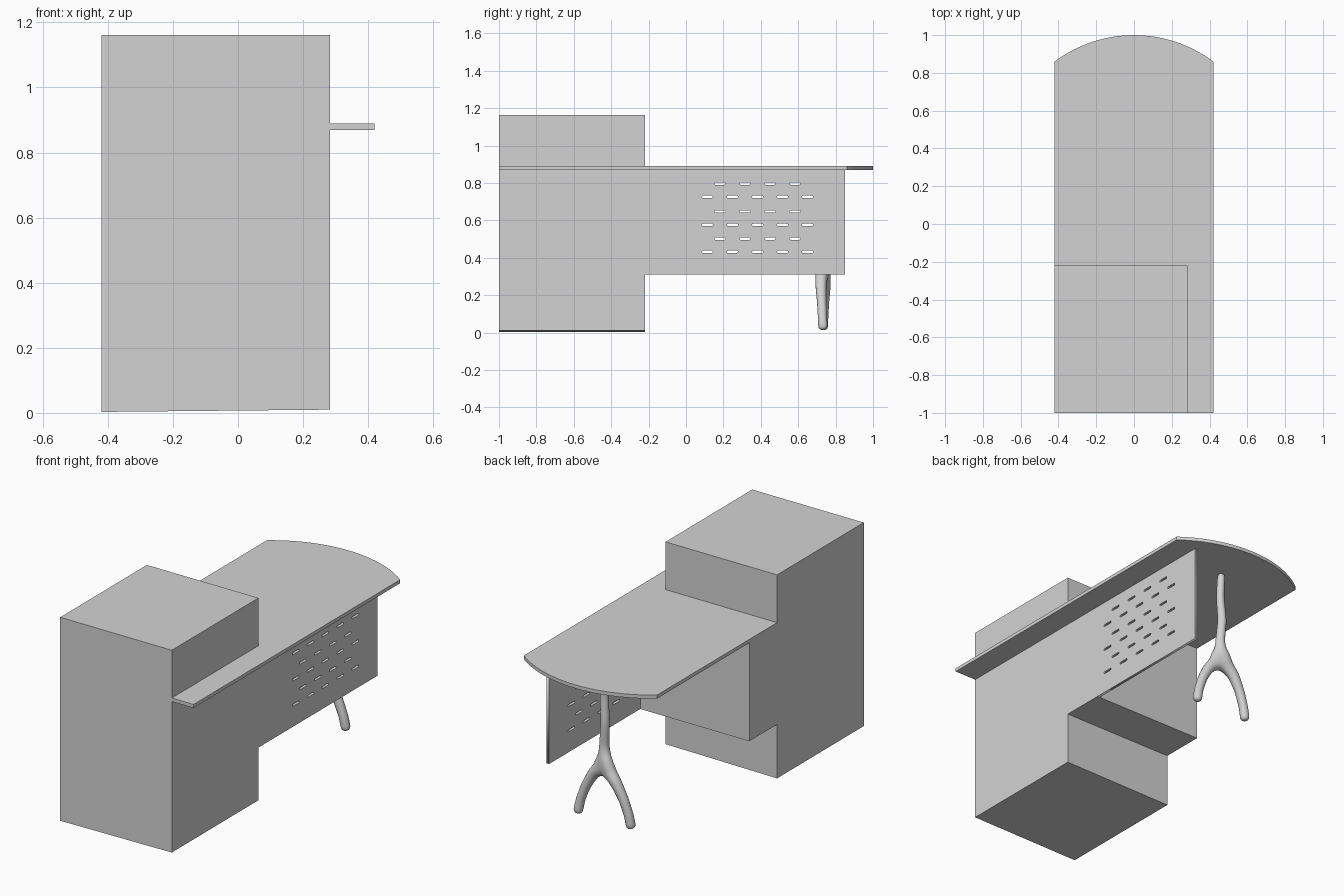
import bpy
import bmesh
import math

cube = bpy.data.objects.get("Cube")
if cube:
    bpy.data.objects.remove(cube)

# Single colour for the whole desk
grey = bpy.data.materials.new("light_grey")
grey.use_nodes = True
colour = (0.65, 0.65, 0.65, 1.0)
grey.diffuse_color = colour
grey.node_tree.nodes["Principled BSDF"].inputs["Base Color"].default_value = colour

LEFT, SIDE, EDGE = -0.42, 0.283, 0.42      # cabinet left, cabinet right, overhang
UNDER, TOP = 0.87, 0.89                    # tabletop heights
BACK, BOX_BACK = -0.22, 0.03               # cabinet back, drawer box back
PANEL_LOW = 0.31


def add_mesh(name, mesh):
    obj = bpy.data.objects.new(name, mesh)
    bpy.context.collection.objects.link(obj)
    mesh.materials.clear()
    mesh.materials.append(grey)
    return obj


def extrude_outline(name, points, offset):
    """Close the outline as a face and extrude it into a solid."""
    bm = bmesh.new()
    face = bm.faces.new([bm.verts.new(p) for p in points])
    grown = bmesh.ops.extrude_face_region(bm, geom=[face])["geom"]
    new_verts = [v for v in grown if isinstance(v, bmesh.types.BMVert)]
    bmesh.ops.translate(bm, verts=new_verts, vec=offset)
    bmesh.ops.recalc_face_normals(bm, faces=bm.faces)
    mesh = bpy.data.meshes.new(name)
    bm.to_mesh(mesh)
    bm.free()
    return add_mesh(name, mesh)


# Tall cabinet with the drawer box behind it, as one side profile
profile = [(-1, 0), (BACK, 0), (BACK, PANEL_LOW), (BOX_BACK, PANEL_LOW),
           (BOX_BACK, UNDER), (BACK, UNDER), (BACK, 1.162), (-1, 1.162)]
cabinet = extrude_outline("cabinet", [(LEFT, y, z) for y, z in profile],
                          (SIDE - LEFT, 0, 0))
for v in cabinet.data.vertices:            # the base rises slightly to one side
    if v.co.z < 0.1:
        v.co.z = 0.01 if v.co.x > 0 else 0.003

# Tabletop wrapping round the cabinet, with a bowed far end
radius, centre_y, steps = 0.7, 0.3, 20
half = math.asin(EDGE / radius)
arc = [(radius * math.sin(a), centre_y + radius * math.cos(a))
       for a in (half - 2 * half * i / steps for i in range(steps + 1))]
outline = [(SIDE, -1), (EDGE, -1)] + arc + [(LEFT, BACK), (SIDE, BACK)]
extrude_outline("tabletop", [(x, y, UNDER) for x, y in outline], (0, 0, TOP - UNDER))

# Perforated modesty panel: filled flat curve with slot holes
curve = bpy.data.curves.new("panel_outline", "CURVE")
curve.dimensions = "2D"
curve.fill_mode = "BOTH"
thick = 0.016
curve.extrude = thick / 2


def add_loop(points):
    spline = curve.splines.new("POLY")
    spline.points.add(len(points) - 1)
    for p, (u, v) in zip(spline.points, points):
        p.co = (u, v, 0, 1)
    spline.use_cyclic_u = True


def slot(y, z, length=0.06, r=0.006):
    ends = []
    for side in (1, -1):
        for i in range(5):
            a = math.pi * (i / 4 - 0.5)
            ends.append((y + side * (length / 2 - r + r * math.cos(a)),
                         z + side * r * math.sin(a)))
    return ends


add_loop([(BOX_BACK, PANEL_LOW), (0.85, PANEL_LOW), (0.85, UNDER), (BOX_BACK, UNDER)])
for row, z in enumerate((0.432, 0.502, 0.576, 0.647, 0.726, 0.796)):
    count = 4 if row % 2 else 5
    for i in range(count):
        add_loop(slot(0.382 + (i - (count - 1) / 2) * 0.134, z))

helper = bpy.data.objects.new("panel_helper", curve)
bpy.context.collection.objects.link(helper)
bpy.context.view_layer.update()
evaluated = helper.evaluated_get(bpy.context.evaluated_depsgraph_get())
panel_mesh = bpy.data.meshes.new_from_object(evaluated)
bpy.data.objects.remove(helper)
for v in panel_mesh.vertices:              # stand the flat panel upright
    y, z, x = v.co
    v.co = (SIDE - thick / 2 + x, y, z)
bm = bmesh.new()
bm.from_mesh(panel_mesh)
bmesh.ops.remove_doubles(bm, verts=bm.verts, dist=0.0001)
bmesh.ops.recalc_face_normals(bm, faces=bm.faces)
bm.to_mesh(panel_mesh)
bm.free()
add_mesh("modesty_panel", panel_mesh)

# Forked branch leg: trunk, then two bowed arms (x, y, z, radius)
trunk = [(0, 0.735, 0.87, 0.02), (0.004, 0.73, 0.72, 0.022), (-0.006, 0.735, 0.58, 0.024),
         (0.004, 0.73, 0.45, 0.025), (0, 0.73, 0.34, 0.036)]
arm = [(0.075, 0.265, 0.03), (0.125, 0.175, 0.025), (0.155, 0.09, 0.024), (0.17, 0.01, 0.025)]
nodes = list(trunk)
links = [(i, i + 1) for i in range(len(trunk) - 1)]
for side, sway in ((1, -0.012), (-1, 0.012)):
    last = len(trunk) - 1
    for i, (x, z, r) in enumerate(arm):
        nodes.append((side * x, 0.733 + sway * (1 - i / 3), z, r))
        links.append((last, len(nodes) - 1))
        last = len(nodes) - 1

leg_mesh = bpy.data.meshes.new("branch_leg")
leg_mesh.from_pydata([n[:3] for n in nodes], links, [])
leg = add_mesh("branch_leg", leg_mesh)
bpy.context.view_layer.objects.active = leg
leg.select_set(True)
leg.modifiers.new("Skin", "SKIN").use_smooth_shade = True
for i, n in enumerate(nodes):
    item = leg_mesh.skin_vertices[0].data[i]
    item.radius = (n[3] * 1.1, n[3] * 1.1)
    item.use_root = i == 0
leg.modifiers.new("Subdivision", "SUBSURF").levels = 2
leg.modifiers["Subdivision"].render_levels = 2
